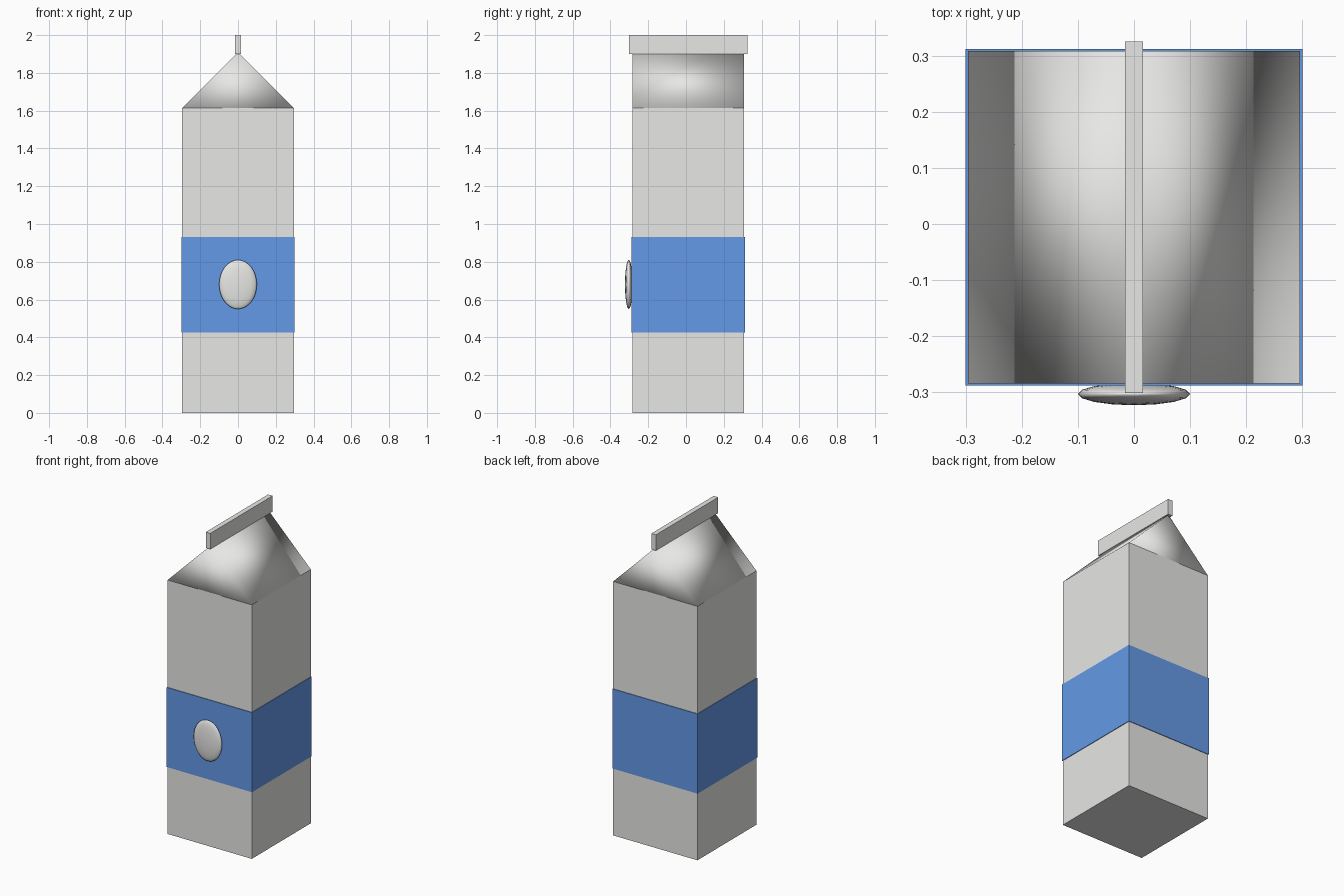
import bpy
import bmesh

cube = bpy.data.objects.get("Cube")
if cube:
    bpy.data.objects.remove(cube, do_unlink=True)

CENTRE_Y = 0.012


def material(name, rgb):
    mat = bpy.data.materials.new(name)
    mat.use_nodes = True
    colour = (*rgb, 1.0)
    mat.diffuse_color = colour
    mat.node_tree.nodes["Principled BSDF"].inputs["Base Color"].default_value = colour
    return mat


white = material("carton white", (0.8, 0.8, 0.79))
blue = material("label blue", (0.13, 0.32, 0.8))


def finish(name, bm, mat, smooth=False):
    bmesh.ops.recalc_face_normals(bm, faces=bm.faces)
    for face in bm.faces:
        face.smooth = smooth
    mesh = bpy.data.meshes.new(name)
    bm.to_mesh(mesh)
    bm.free()
    mesh.materials.append(mat)
    obj = bpy.data.objects.new(name, mesh)
    bpy.context.collection.objects.link(obj)
    return obj


def box(name, half_x, half_y, bottom, top, mat):
    bm = bmesh.new()
    bmesh.ops.create_cube(bm, size=2)
    bmesh.ops.scale(bm, vec=(half_x, half_y, (top - bottom) / 2), verts=bm.verts)
    bmesh.ops.translate(bm, vec=(0, CENTRE_Y, (top + bottom) / 2), verts=bm.verts)
    return finish(name, bm, mat)


# Carton body, wrapped label and sealed top strip
box("carton_body", 0.296, 0.296, 0, 1.614, white)
box("label_band", 0.3, 0.3, 0.426, 0.932, blue)
box("top_seal", 0.016, 0.313, 1.9, 2.0, white)

# Gabled roof: a triangular prism, softly shaded all over
bm = bmesh.new()
profile = [(-0.296, 1.614), (0.296, 1.614), (0, 1.908)]
gable = bm.faces.new([bm.verts.new((x, CENTRE_Y - 0.296, z)) for x, z in profile])
result = bmesh.ops.extrude_face_region(bm, geom=[gable], use_keep_orig=True)
moved = [v for v in result["geom"] if isinstance(v, bmesh.types.BMVert)]
bmesh.ops.translate(bm, vec=(0, 0.592, 0), verts=moved)
finish("gable_roof", bm, white, smooth=True)

# Oval badge on the front of the label
bm = bmesh.new()
bmesh.ops.create_uvsphere(bm, u_segments=16, v_segments=16, radius=1)
bmesh.ops.scale(bm, vec=(0.1, 0.02, 0.13), verts=bm.verts)
bmesh.ops.translate(bm, vec=(0, -0.303, 0.68), verts=bm.verts)
finish("oval_badge", bm, white, smooth=True)
